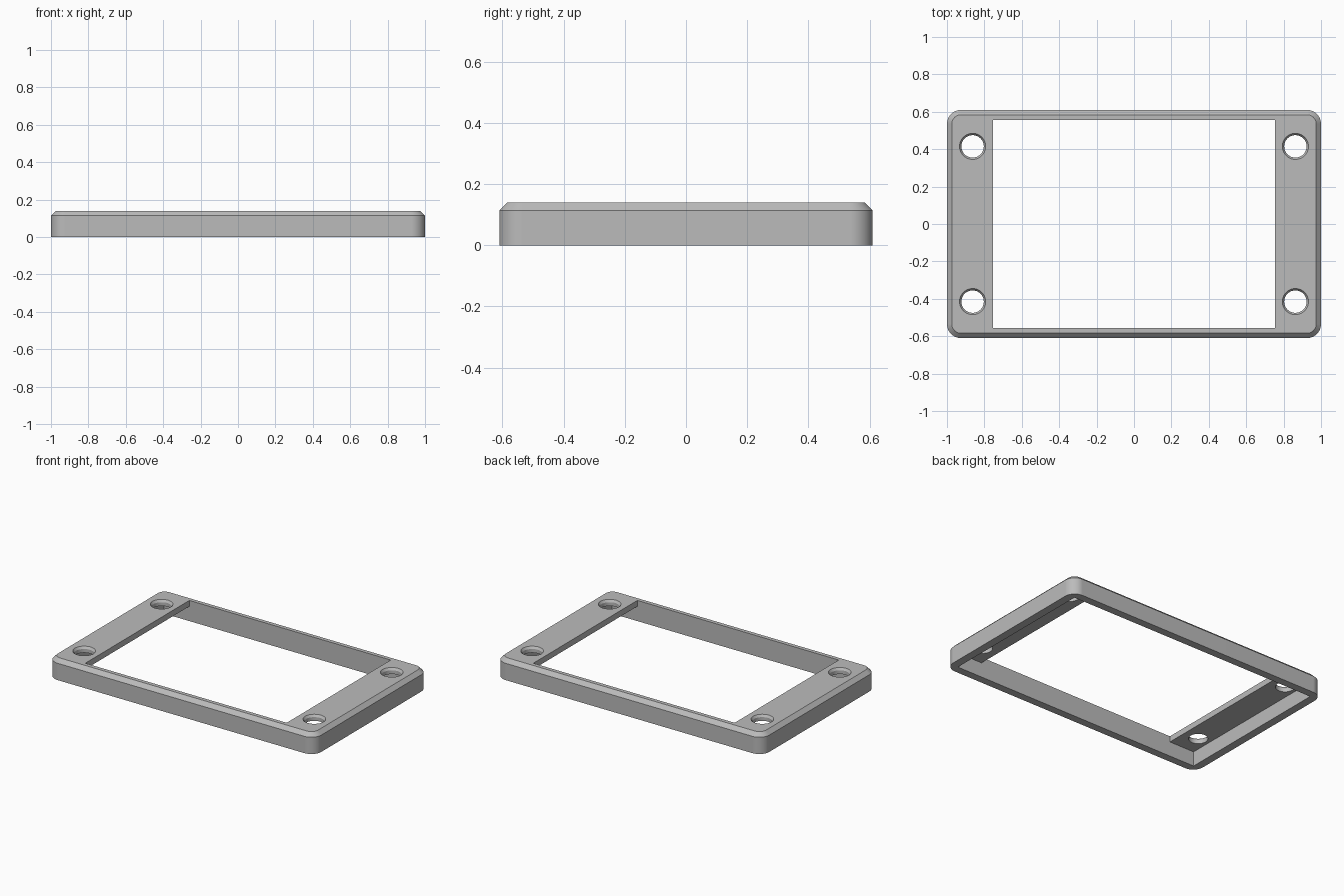
import bpy, bmesh
from math import cos, sin, pi, radians

HX, HY, TOP = 1.0, 0.61, 0.14
CHAMFER, RADIUS = 0.026, 0.075
INNER_X, INNER_Y, CEILING = 0.945, 0.557, 0.10
WINDOW_X = 0.755
HOLE_X, HOLE_Y = 0.863, 0.415

if "Cube" in bpy.data.objects:
    bpy.data.objects.remove(bpy.data.objects["Cube"], do_unlink=True)

grey = bpy.data.materials.new("mid grey")
grey.use_nodes = True
grey.diffuse_color = (0.5, 0.5, 0.5, 1)
grey.node_tree.nodes["Principled BSDF"].inputs["Base Color"].default_value = (0.5, 0.5, 0.5, 1)


def loft(name, rings):
    """Closed solid skinned through rings of equal point count."""
    bm = bmesh.new()
    loops = [[bm.verts.new(p) for p in ring] for ring in rings]
    n = len(loops[0])
    for a, b in zip(loops, loops[1:]):
        for i in range(n):
            j = (i + 1) % n
            bm.faces.new((a[i], a[j], b[j], b[i]))
    bm.faces.new(loops[0][::-1])
    bm.faces.new(loops[-1])
    bmesh.ops.recalc_face_normals(bm, faces=bm.faces)
    mesh = bpy.data.meshes.new(name)
    bm.to_mesh(mesh)
    bm.free()
    mesh.materials.append(grey)
    obj = bpy.data.objects.new(name, mesh)
    bpy.context.collection.objects.link(obj)
    return obj


def rounded_rectangle(inset, z, steps=10):
    r = RADIUS - inset
    points = []
    for k, (sx, sy) in enumerate([(1, 1), (-1, 1), (-1, -1), (1, -1)]):
        for i in range(steps + 1):
            a = (k + i / steps) * pi / 2
            points.append((sx * (HX - RADIUS) + r * cos(a),
                           sy * (HY - RADIUS) + r * sin(a), z))
    return points


def circle(x, y, r, z, sides=40):
    return [(x + r * cos(2 * pi * i / sides), y + r * sin(2 * pi * i / sides), z)
            for i in range(sides)]


# Outer body with rounded corners and a chamfered top edge
frame = loft("bezel_frame", [rounded_rectangle(0, 0),
                             rounded_rectangle(0, TOP - CHAMFER),
                             rounded_rectangle(CHAMFER, TOP)])

# Stepped cutter: wide cavity underneath, narrower window through the top
half = [(INNER_X, -0.1), (INNER_X, CEILING), (WINDOW_X, CEILING), (WINDOW_X, TOP + 0.1)]
profile = half + [(-x, z) for x, z in reversed(half)]
cutters = [loft("opening_cutter", [[(x, y, z) for x, z in profile]
                                   for y in (-INNER_Y, INNER_Y)])]

# Countersunk screw holes in the four corners
for sx in (-1, 1):
    for sy in (-1, 1):
        x, y = sx * HOLE_X, sy * HOLE_Y
        cutters.append(loft("hole_cutter", [circle(x, y, 0.06, 0.05),
                                            circle(x, y, 0.06, TOP - 0.015),
                                            circle(x, y, 0.07, TOP),
                                            circle(x, y, 0.07, TOP + 0.05)]))

bpy.ops.object.select_all(action='DESELECT')
frame.select_set(True)
bpy.context.view_layer.objects.active = frame
for cutter in cutters:
    cutter.hide_render = True
    mod = frame.modifiers.new("cut", 'BOOLEAN')
    mod.operation, mod.solver, mod.object = 'DIFFERENCE', 'EXACT', cutter
    bpy.ops.object.modifier_apply(modifier=mod.name)
for cutter in cutters:
    bpy.data.objects.remove(cutter, do_unlink=True)

# Smooth the round corners and holes, keep the flat faces crisp
bpy.ops.object.shade_smooth_by_angle(angle=radians(25))
weighted = frame.modifiers.new("flat_faces", 'WEIGHTED_NORMAL')
weighted.keep_sharp = True
